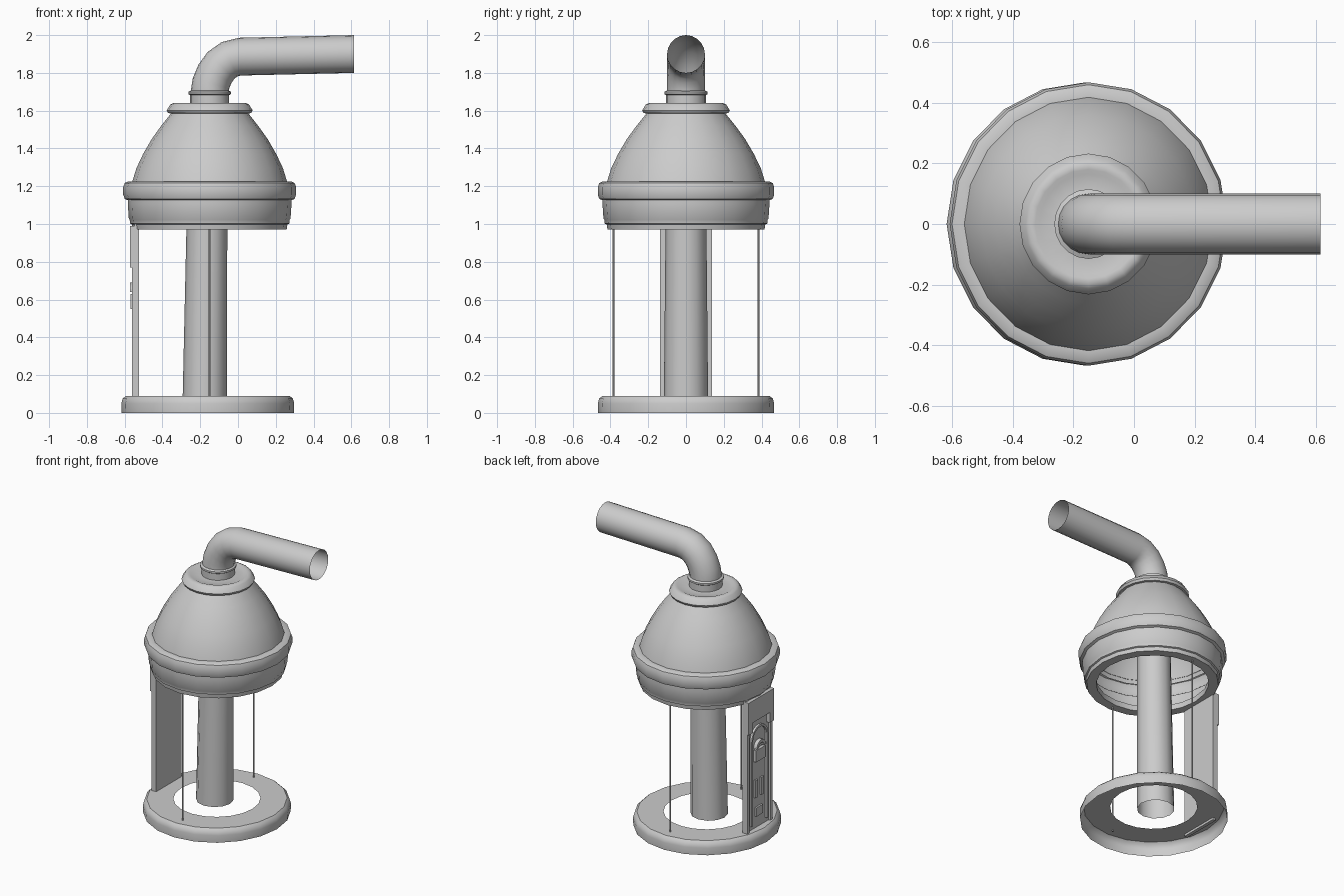
import bpy, bmesh, math
from mathutils import Vector, Matrix

if "Cube" in bpy.data.objects:
    bpy.data.objects.remove(bpy.data.objects["Cube"])

CX = -0.15


def finish(name, bm, smooth=True, angle=40):
    bmesh.ops.recalc_face_normals(bm, faces=bm.faces)
    me = bpy.data.meshes.new(name)
    bm.to_mesh(me)
    bm.free()
    ob = bpy.data.objects.new(name, me)
    bpy.context.collection.objects.link(ob)
    if smooth:
        bpy.ops.object.select_all(action='DESELECT')
        ob.select_set(True)
        bpy.context.view_layer.objects.active = ob
        bpy.ops.object.shade_smooth_by_angle(angle=math.radians(angle))
    return ob


def bridge(bm, rings):
    n = len(rings[0])
    for a, b in zip(rings, rings[1:]):
        for i in range(n):
            j = (i + 1) % n
            bm.faces.new((a[i], a[j], b[j], b[i]))


def lathe(name, profile, cx=CX, sides=20, sx=0.98):
    bm = bmesh.new()
    rings = []
    for r, z in profile:
        rings.append([bm.verts.new((cx + sx * r * math.cos(2 * math.pi * i / sides),
                                    r * math.sin(2 * math.pi * i / sides), z))
                      for i in range(sides)])
    bridge(bm, rings)
    return finish(name, bm)


def box(name, x0, x1, y0, y1, z0, z1):
    bm = bmesh.new()
    m = Matrix.Translation(((x0 + x1) / 2, (y0 + y1) / 2, (z0 + z1) / 2)) \
        @ Matrix.Diagonal((x1 - x0, y1 - y0, z1 - z0, 1))
    bmesh.ops.create_cube(bm, size=1, matrix=m)
    return finish(name, bm, False)


def arch(name, x0, x1, zc, r_in, r_out, steps=10):
    bm = bmesh.new()
    secs = []
    for i in range(steps + 1):
        a = math.pi * i / steps
        secs.append([bm.verts.new((x, r * math.cos(a), zc + r * math.sin(a)))
                     for x, r in ((x0, r_in), (x0, r_out), (x1, r_out), (x1, r_in))])
    bridge(bm, secs)
    bm.faces.new(secs[0])
    bm.faces.new(secs[-1])
    return finish(name, bm, False)


# Hollow base ring with an open underside
lathe("base_ring", [(.465, 0), (.467, .05), (.46, .075), (.443, .09), (.275, .09)], cx=-.16)

# Dome, with its rolled rim and stepped lower band
lathe("dome", [(.425, 1.2), (.418, 1.225), (.396, 1.295), (.36, 1.37),
               (.313, 1.45), (.262, 1.52), (.205, 1.59)])
lathe("rim_roll", [(.44, 1.125), (.459, 1.133), (.467, 1.155), (.467, 1.195),
                   (.459, 1.217), (.44, 1.226), (.415, 1.226)])
lathe("lower_band", [(.442, 1.126), (.442, 1.105), (.437, 1.03), (.432, 1.022), (.43, 1.002),
                     (.42, .998), (.416, .972), (.355, .972), (.355, 1.01)])

# Dome cap and pipe collar
lathe("dome_cap", [(.205, 1.585), (.224, 1.587), (.232, 1.602), (.213, 1.632), (.198, 1.64),
                   (.18, 1.64), (.165, 1.633), (.105, 1.637)])
lathe("pipe_collar", [(.105, 1.635), (.105, 1.682), (.115, 1.688), (.115, 1.7), (.098, 1.708)])

# Bent outlet pipe, open at its end
path = [(CX, 1.66), (CX, 1.70), (-.143, 1.745), (-.122, 1.795), (-.09, 1.84),
        (-.045, 1.872), (.01, 1.886), (.615, 1.9)]
bm = bmesh.new()
rings = []
for k, (px, pz) in enumerate(path):
    q, p = path[max(k - 1, 0)], path[min(k + 1, len(path) - 1)]
    t = Vector((p[0] - q[0], 0, p[1] - q[1])).normalized()
    if k == len(path) - 1:
        t = Vector((1, 0, 0))
    nrm = Vector((-t.z, 0, t.x))
    rings.append([bm.verts.new(Vector((px, 0, pz)) + .1 * (nrm * math.cos(a) + Vector((0, 1, 0)) * math.sin(a)))
                  for a in (2 * math.pi * i / 20 for i in range(20))])
bridge(bm, rings)
finish("outlet_pipe", bm)

# Slightly tapered, leaning central column
bm = bmesh.new()
rings = [[bm.verts.new((x + r * math.cos(2 * math.pi * i / 12), r * math.sin(2 * math.pi * i / 12), z))
          for i in range(12)] for x, r, z in ((-.176, .117, .08), (-.162, .106, 1.2))]
bridge(bm, rings)
finish("central_column", bm)

# Two thin support rods
for side, label in ((-1, "front"), (1, "back")):
    bm = bmesh.new()
    bmesh.ops.create_cone(bm, cap_ends=True, segments=8, radius1=.005, radius2=.005, depth=.93,
                          matrix=Matrix.Translation((CX, side * .384, .545)))
    finish("rod_" + label, bm)

# Decorated upright panel on the left
box("panel_slab", -.548, -.525, -.138, .138, .075, 1.0)
box("panel_header", -.573, -.548, -.138, .138, .84, .99)
for s, label in ((-1, "front"), (1, "back")):
    a, b = sorted((s * .112, s * .138))
    box("panel_jamb_" + label, -.562, -.548, a, b, .09, .84)
    a, b = sorted((s * .09, s * .138))
    box("header_ear_" + label, -.573, -.548, a, b, .77, .84)
    a, b = sorted((s * .075, s * .09))
    box("arch_leg_" + label, -.562, -.548, a, b, .12, .70)
    a, b = sorted((s * .02, s * .045))
    box("lower_relief_" + label, -.56, -.548, a, b, .3, .42)
arch("panel_arch", -.562, -.548, .70, .075, .09)
arch("inner_arch", -.573, -.548, .64, .03, .05)
box("middle_relief", -.568, -.548, -.05, .05, .55, .63)
box("small_relief", -.56, -.548, -.035, .035, .17, .23)
